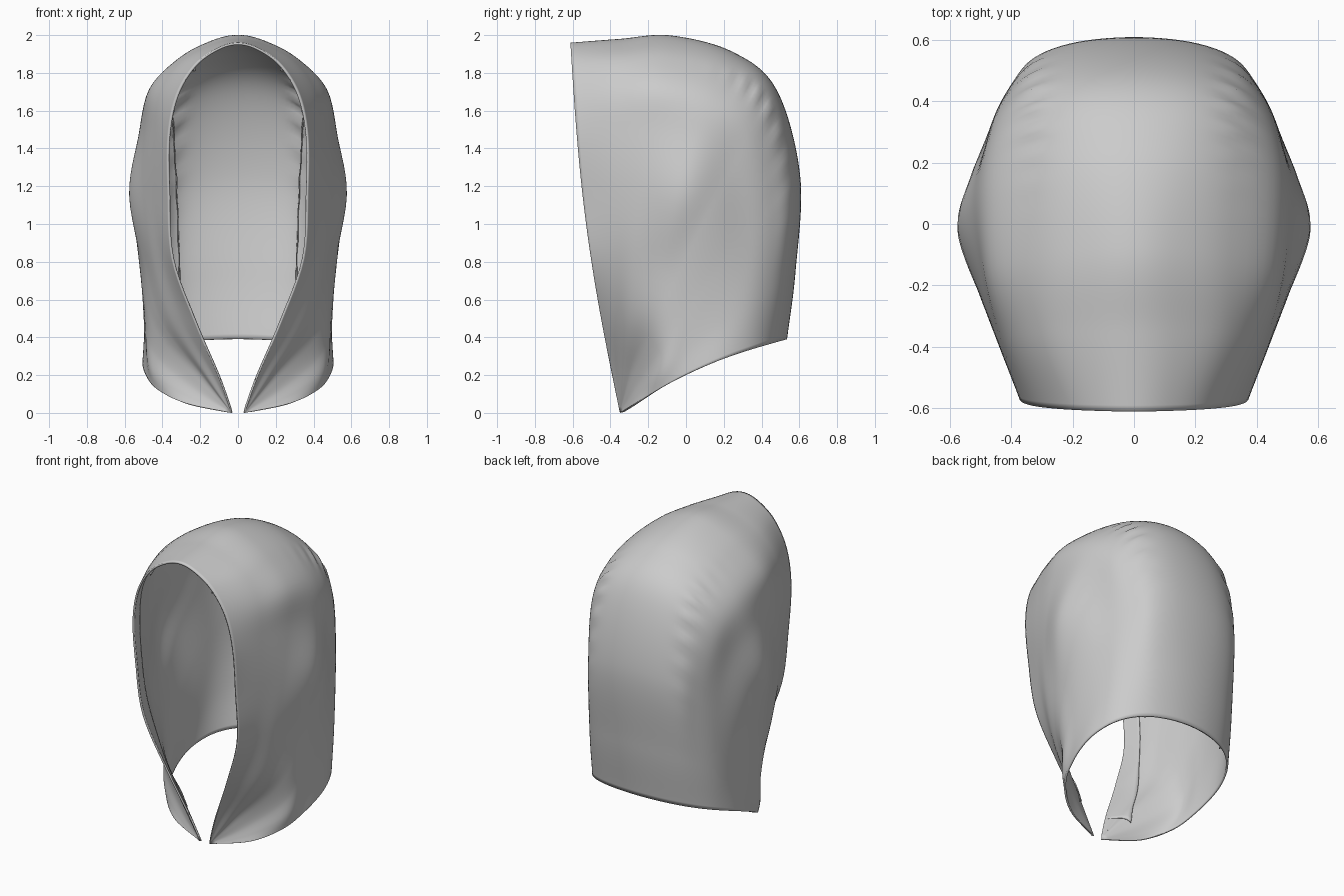
import bpy, bmesh, math
from mathutils import Vector

if "Cube" in bpy.data.objects:
    bpy.data.objects.remove(bpy.data.objects["Cube"])

# The hood is a fan of arches hinged at the two front tips, from the
# face opening (first row) over the crown to the back hem (last row).
TIP = (-0.35, 0.0)
CROWN = [(-.612, 1.96), (-.35, 1.98), (-.08, 1.998), (.25, 1.91),
         (.48, 1.71), (.605, 1.25), (.58, .75), (.535, .39)]
FRAC = [0, .1, .25, .42, .6, .75, .86, .94, .985, 1]
WIDTH = [
    [.035, .105, .23, .35, .37, .37, .325, .23, .11, 0],
    [.035, .13, .29, .40, .44, .44, .41, .30, .14, 0],
    [.035, .17, .36, .46, .505, .495, .465, .31, .14, 0],
    [.035, .19, .41, .50, .575, .53, .475, .33, .17, 0],
    [.035, .22, .44, .51, .545, .49, .45, .345, .195, 0],
    [.035, .24, .45, .50, .505, .46, .40, .325, .19, 0],
    [.035, .26, .45, .49, .495, .465, .40, .305, .165, 0],
    [.035, .28, .43, .49, .505, .47, .40, .29, .15, 0],
]
FULL_FRAC = FRAC + FRAC[-2::-1]
FULL_WIDTH = [row + [-w for w in row[-2::-1]] for row in WIDTH]
T_MAX, S_MAX = len(FULL_FRAC) - 1, len(CROWN) - 1


def spline(values, t):
    """Catmull-Rom through evenly spaced values."""
    n = len(values) - 1
    i = min(int(t), n - 1)
    u = t - i
    b, c = values[i], values[i + 1]
    a = values[i - 1] if i > 0 else 2 * b - c
    d = values[i + 2] if i + 2 <= n else 2 * c - b
    return b + .5 * u * (c - a + u * (2 * a - 5 * b + 4 * c - d + u * (3 * (b - c) + d - a)))


def hood_point(s, t):
    x = spline([spline(row, t) for row in FULL_WIDTH], s)
    f = spline(FULL_FRAC, t)
    cy = spline([c[0] for c in CROWN], s) - TIP[0]
    cz = spline([c[1] for c in CROWN], s) - TIP[1]
    length = math.hypot(cy, cz)
    bend = .045 * math.sin(math.pi * f)
    y = TIP[0] + f * cy - bend * cz / length
    z = TIP[1] + f * cz + bend * cy / length
    # puckers gathered along the crown seams
    near = math.exp(-((abs(x) - .33) / .05) ** 2) * math.exp(-((s - 4) / .8) ** 2)
    k = 1 + .012 * near * math.sin(s * 19) * (f > .8)
    return Vector((x * k, y * (k + 1) / 2, z * (k + 1) / 2))


def inward(s, t):
    """Unit normal of the cloth pointing into the hood."""
    s, t = min(max(s, .05), S_MAX - .05), min(max(t, .3), T_MAX - .3)
    du = hood_point(s, t + .05) - hood_point(s, t - .05)
    dv = hood_point(s + .05, t) - hood_point(s - .05, t)
    n = du.cross(dv).normalized()
    return n if n.dot(Vector((0, 0, .9)) - hood_point(s, t)) > 0 else -n


def make_grid(name, rows, thickness, offset):
    bm = bmesh.new()
    grid = [[bm.verts.new(p) for p in row] for row in rows]
    for r0, r1 in zip(grid, grid[1:]):
        for j in range(len(r0) - 1):
            bm.faces.new((r0[j], r0[j + 1], r1[j + 1], r1[j]))
    bmesh.ops.remove_doubles(bm, verts=bm.verts, dist=.0005)
    bm.normal_update()
    top = max(bm.faces, key=lambda fc: fc.calc_center_median().z)
    if top.normal.z < 0:
        bmesh.ops.reverse_faces(bm, faces=bm.faces)
    mesh = bpy.data.meshes.new(name)
    bm.to_mesh(mesh)
    bm.free()
    ob = bpy.data.objects.new(name, mesh)
    bpy.context.collection.objects.link(ob)
    mod = ob.modifiers.new("cloth_thickness", 'SOLIDIFY')
    mod.thickness = thickness
    mod.offset = offset
    bpy.ops.object.select_all(action='DESELECT')
    ob.select_set(True)
    bpy.context.view_layer.objects.active = ob
    bpy.ops.object.shade_smooth_by_angle(angle=math.radians(40))
    return ob


# Hood cloth
ROWS, COLS = 90, 108
make_grid("hood_cloth",
          [[hood_point(S_MAX * i / ROWS, T_MAX * j / COLS) for j in range(COLS + 1)]
           for i in range(ROWS + 1)], .012, -1)


# Inner seam allowances between the centre panel and the side panels
def seam_rows(side):
    rows = []
    for i in range(ROWS + 1):
        s = S_MAX * i / ROWS
        t = 6.95 if side > 0 else T_MAX - 6.95
        p, n = hood_point(s, t), inward(s, t)
        du = hood_point(s, t + .05) - hood_point(s, t - .05)
        lean = du.normalized() * (.012 + .004 * math.sin(s * 14)) * side
        rows.append([p + n * .010, p + n * .026 - lean])
    return rows


# Facing folded back along each side of the face opening
def facing_rows(side):
    rows = []
    for j in range(61):
        t = .9 + 5.6 * j / 60
        tt = t if side > 0 else T_MAX - t
        reach = min(.10 / (.26 * spline(FULL_FRAC, t)), 5)
        rows.append([hood_point(reach * k / 6, tt) +
                     inward(reach * k / 6, tt) * (.008 + .010 * k / 6) for k in range(7)])
    return rows


for side, label in ((1, "right"), (-1, "left")):
    make_grid("inner_seam_" + label, seam_rows(side), .005, 0)
    make_grid("opening_facing_" + label, facing_rows(side), .005, 0)
